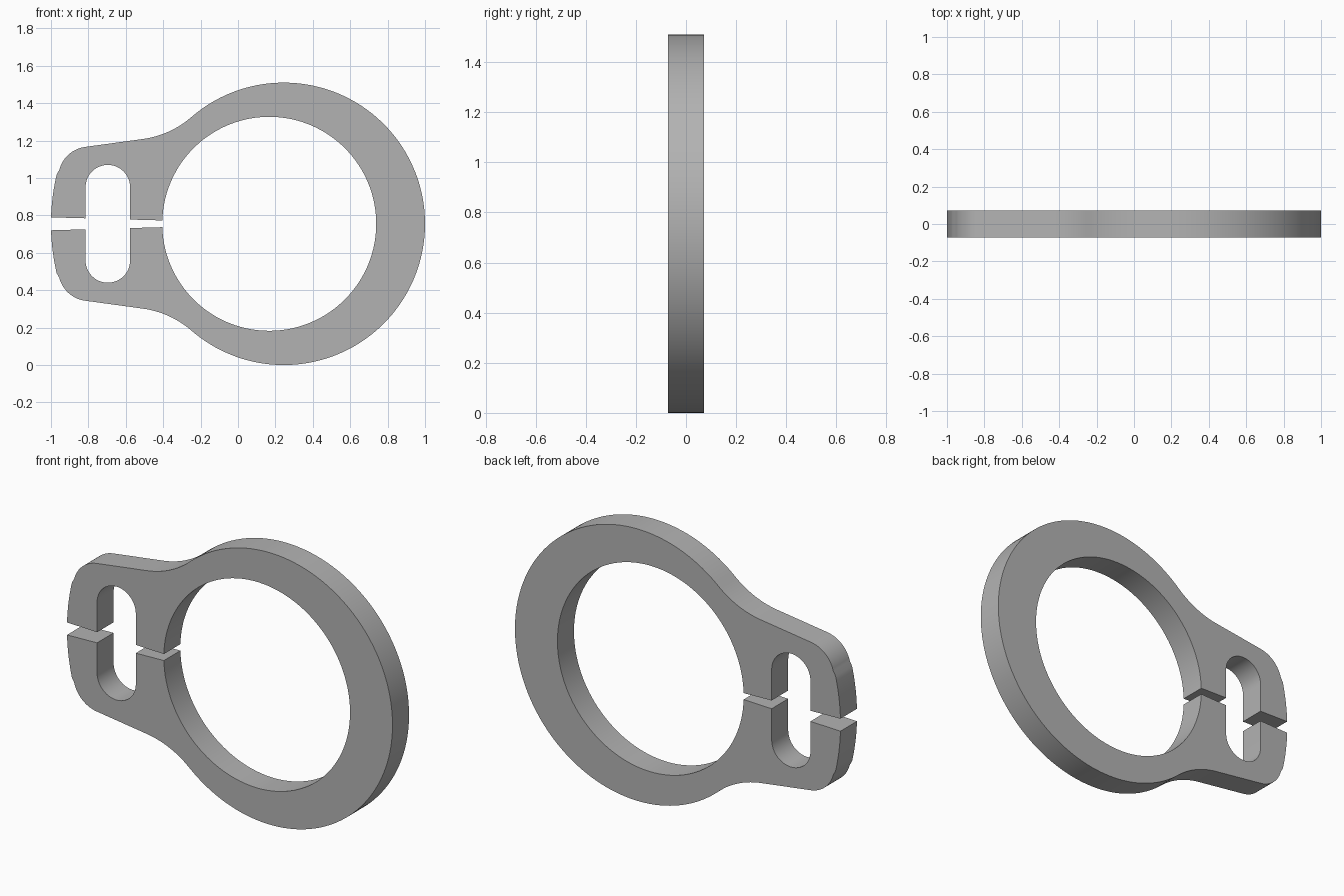
import bpy, bmesh
from math import cos, sin, radians, degrees, atan2, acos, hypot

cube = bpy.data.objects.get("Cube")
if cube:
    bpy.data.objects.remove(cube, do_unlink=True)

MID_Z = 0.755          # height of the mirror plane
THICK = 0.145
RING_X, RING_R = 0.245, 0.755
BORE_X, BORE_R = 0.167, 0.572
TIP_R = 1.167          # curved end of the clamp, about the bore centre
SLOT_X, SLOT_R, SLOT_H = -0.696, 0.119, 0.196


def arc(cx, cz, r, start, end, n):
    """Points along a circular arc, angles in degrees."""
    steps = [radians(start + (end - start) * i / n) for i in range(n + 1)]
    return [(cx + r * cos(a), cz + r * sin(a)) for a in steps]


def gap(x):
    """Half height of the tapering saw cut."""
    return 0.018 + 0.028 * (-0.405 - x)


# Sloped shoulder line of the lug, and the blend from it into the ring
slope = 97.8
nx, nz = cos(radians(slope)), sin(radians(slope))
px, pz = -0.818, 0.411
blend_r = 0.5
reach = RING_R + blend_r
offset = nx * (px - RING_X) + nz * pz + blend_r
join = slope + degrees(acos(offset / reach))
bx = RING_X + reach * cos(radians(join))
bz = reach * sin(radians(join))

# Rounded lug corner, touching the shoulder and the curved end
corner_r = 0.165
kx, kz = px - corner_r * nx, pz - corner_r * nz
turn = degrees(atan2(kz, kx - BORE_X))
tip_r = hypot(kx - BORE_X, kz) + corner_r
tip_x = -1.0 + tip_r
tip_end = 180 - degrees(gap(-1) / tip_r)
bore_start = 180 - degrees(gap(-0.405) / BORE_R)

# Upper half of the outline: outside, cut, slot, cut, bore
half = arc(RING_X, 0, RING_R, 0, join, 56)
half += arc(bx, bz, blend_r, join + 180, slope + 180, 14)[1:]
half += arc(kx, kz, corner_r, slope, turn, 14)
half += arc(tip_x, 0, tip_r, turn, tip_end, 10)[1:]
left, right = SLOT_X - SLOT_R, SLOT_X + SLOT_R
half.append((left, gap(left)))
half += arc(SLOT_X, SLOT_H, SLOT_R, 180, 0, 24)
half.append((right, gap(right)))
half += arc(BORE_X, 0, BORE_R, bore_start, 0, 64)
outline = half + [(x, -z) for x, z in reversed(half[1:-1])]

# Extrude the outline into the plate
bm = bmesh.new()
face = bm.faces.new([bm.verts.new((x, -THICK / 2, MID_Z + z)) for x, z in outline])
result = bmesh.ops.extrude_face_region(bm, geom=[face])
moved = [g for g in result["geom"] if isinstance(g, bmesh.types.BMVert)]
bmesh.ops.translate(bm, vec=(0, THICK, 0), verts=moved)
bmesh.ops.recalc_face_normals(bm, faces=bm.faces)
mesh = bpy.data.meshes.new("split_clamp_ring")
bm.to_mesh(mesh)
bm.free()
ring = bpy.data.objects.new("split_clamp_ring", mesh)
bpy.context.collection.objects.link(ring)

# Plain grey metal
metal = bpy.data.materials.new("grey_metal")
metal.use_nodes = True
grey = (0.45, 0.45, 0.45, 1)
metal.diffuse_color = grey
for node in metal.node_tree.nodes:
    if node.type == "BSDF_PRINCIPLED":
        node.inputs["Base Color"].default_value = grey
mesh.materials.append(metal)

# Smooth curved walls, crisp rims
bpy.ops.object.select_all(action="DESELECT")
ring.select_set(True)
bpy.context.view_layer.objects.active = ring
bpy.ops.object.shade_smooth_by_angle(angle=radians(30))
